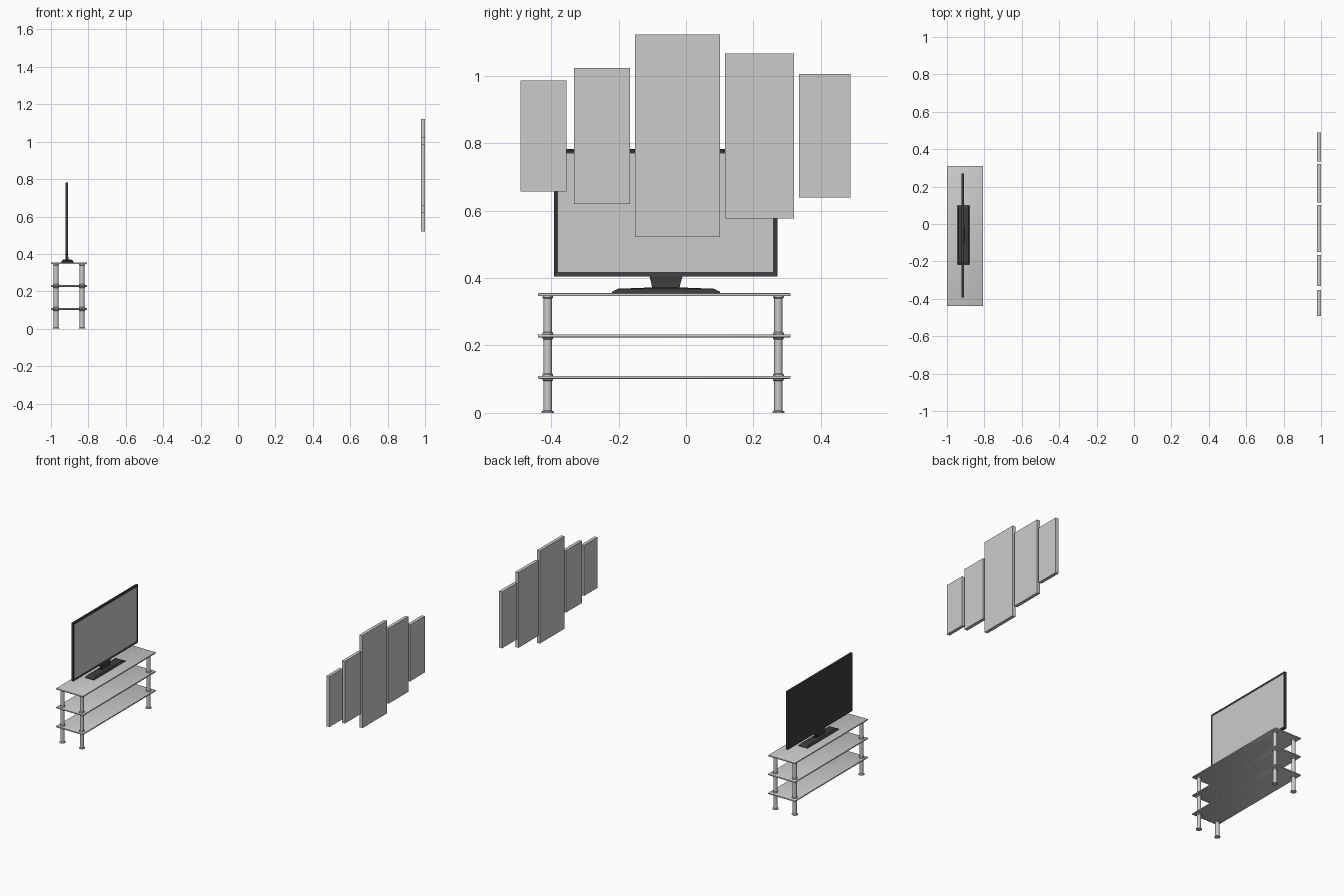
import bpy, bmesh
from math import pi, cos, sin
from mathutils import Vector

if "Cube" in bpy.data.objects:
    bpy.data.objects.remove(bpy.data.objects["Cube"])

dark = bpy.data.materials.new("dark_plastic")
dark.diffuse_color = (0.045, 0.045, 0.045, 1)
dark.use_nodes = True
dark.node_tree.nodes["Principled BSDF"].inputs["Base Color"].default_value = dark.diffuse_color


def finish(name, bm, mat=None, smooth=False):
    bmesh.ops.recalc_face_normals(bm, faces=bm.faces)
    me = bpy.data.meshes.new(name)
    bm.to_mesh(me)
    bm.free()
    ob = bpy.data.objects.new(name, me)
    bpy.context.collection.objects.link(ob)
    if mat:
        me.materials.append(mat)
    if smooth:
        bpy.ops.object.select_all(action='DESELECT')
        bpy.context.view_layer.objects.active = ob
        ob.select_set(True)
        bpy.ops.object.shade_smooth_by_angle(angle=0.6)
    return ob


def box_bm(x, y, z):
    bm = bmesh.new()
    bmesh.ops.create_cube(bm, size=1)
    for v in bm.verts:
        for i, (lo, hi) in enumerate((x, y, z)):
            v.co[i] = hi if v.co[i] > 0 else lo
    return bm


def box(name, x, y, z, mat=None):
    return finish(name, box_bm(x, y, z), mat)


def frustum(name, rings, mat):
    """Stack of rectangles: (z, x0, x1, y0, y1)."""
    bm = bmesh.new()
    loops = [[bm.verts.new(p) for p in ((a, c, z), (b, c, z), (b, d, z), (a, d, z))]
             for z, a, b, c, d in rings]
    for lo, hi in zip(loops, loops[1:]):
        for i in range(4):
            j = (i + 1) % 4
            bm.faces.new((lo[i], lo[j], hi[j], hi[i]))
    bm.faces.new(loops[0])
    bm.faces.new(loops[-1])
    return finish(name, bm, mat)


def lathe(name, profile, x, y, n=24):
    bm = bmesh.new()
    rings = [[bm.verts.new((x + r * cos(2 * pi * i / n), y + r * sin(2 * pi * i / n), z))
              for i in range(n)] for r, z in profile]
    for lo, hi in zip(rings, rings[1:]):
        for i in range(n):
            j = (i + 1) % n
            bm.faces.new((lo[i], lo[j], hi[j], hi[i]))
    bm.faces.new(rings[0])
    bm.faces.new(rings[-1])
    return finish(name, bm, smooth=True)


# Wall panels: y range, z range
panels = [((-0.491, -0.354), (0.657, 0.985)),
          ((-0.332, -0.166), (0.620, 1.022)),
          ((-0.151, 0.101), (0.521, 1.122)),
          ((0.116, 0.320), (0.577, 1.065)),
          ((0.335, 0.488), (0.638, 1.004))]
for i, (y, z) in enumerate(panels):
    box(f"wall_panel_{i + 1}", (0.979, 1.0), y, z)

# Stand shelves with softened edges
shelf_z = (0.101, 0.224, 0.346)
for i, z in enumerate(shelf_z):
    bm = box_bm((-1.0, -0.806), (-0.439, 0.310), (z, z + 0.009))
    bmesh.ops.bevel(bm, geom=bm.edges[:], offset=0.003, segments=2, profile=0.5,
                    affect='EDGES')
    finish(f"shelf_{i + 1}", bm, smooth=True)

# Stand legs: foot disc, tube, and a collar on each side of every shelf
R, C = 0.0125, 0.016
spans = [(0.0, 0.101), (0.110, 0.224), (0.233, 0.346)]
for lx, sx in ((-0.973, "back"), (-0.834, "front")):
    for ly, sy in ((-0.410, "left"), (0.274, "right")):
        for k, (z0, z1) in enumerate(spans):
            rb = 0.018 if k == 0 else C
            lathe(f"{sx}_{sy}_leg_{k + 1}",
                  [(rb, z0), (rb, z0 + 0.004), (R, z0 + 0.007),
                   (R, z1 - 0.007), (C, z1 - 0.004), (C, z1)], lx, ly)

# Television casing with recessed front
bm = box_bm((-0.922, -0.908), (-0.392, 0.271), (0.405, 0.782))
front = max(bm.faces, key=lambda f: f.calc_center_median().x)
bmesh.ops.inset_region(bm, faces=[front], thickness=0.013)
bmesh.ops.translate(bm, verts=front.verts[:], vec=Vector((-0.004, 0, 0)))
finish("tv_casing", bm, dark)
box("tv_screen", (-0.914, -0.910), (-0.379, 0.258), (0.418, 0.769))

# Television foot and neck
frustum("tv_foot", [(0.355, -0.944, -0.880, -0.220, 0.101),
                    (0.359, -0.944, -0.880, -0.220, 0.101),
                    (0.368, -0.938, -0.886, -0.202, 0.083),
                    (0.371, -0.928, -0.898, -0.125, 0.006)], dark)
frustum("tv_neck", [(0.366, -0.923, -0.905, -0.100, -0.020),
                    (0.385, -0.922, -0.908, -0.103, -0.016),
                    (0.406, -0.921, -0.909, -0.109, -0.010)], dark)
